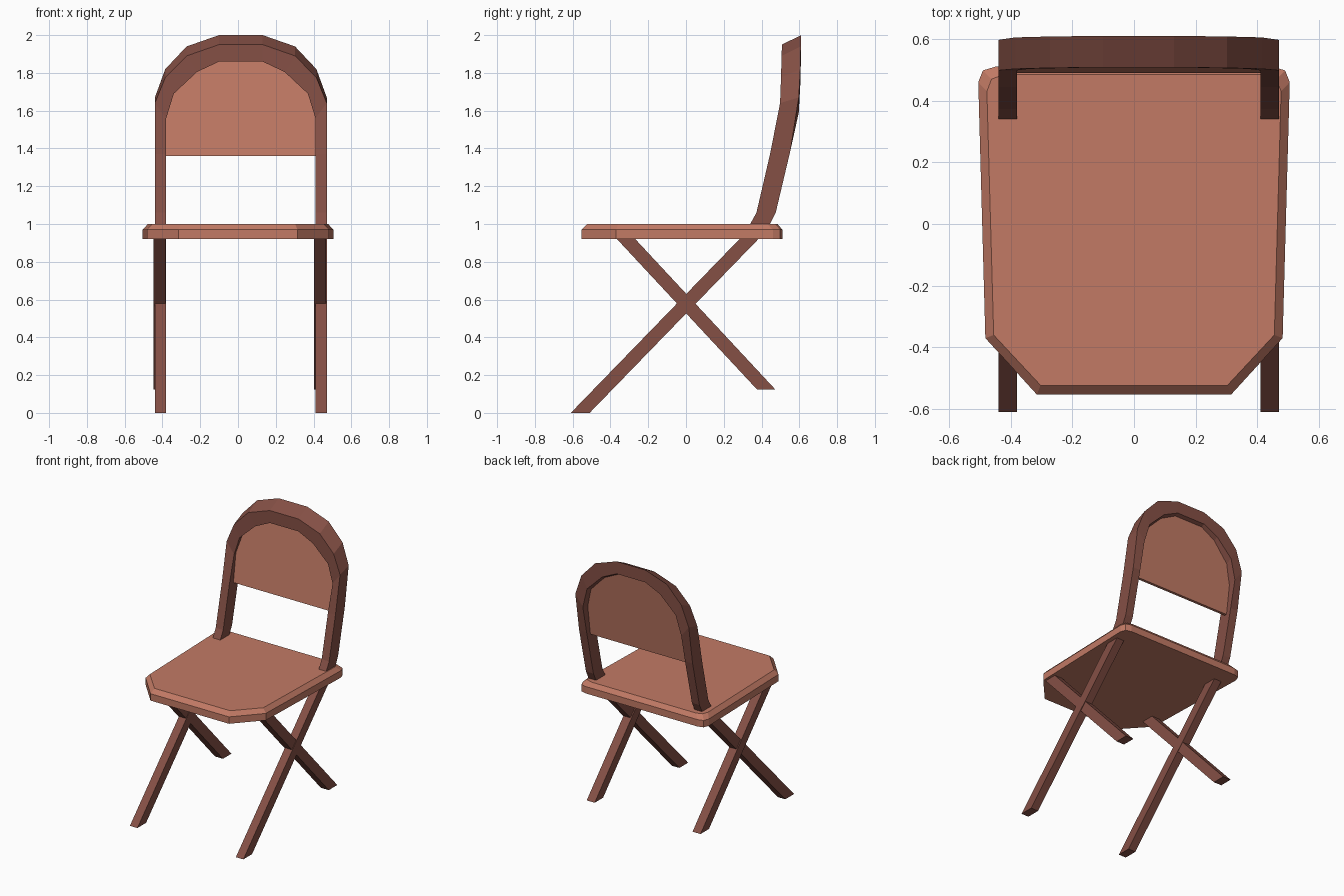
import bpy, bmesh

if "Cube" in bpy.data.objects:
    bpy.data.objects.remove(bpy.data.objects["Cube"])

def material(name, rgb):
    m = bpy.data.materials.new(name)
    m.diffuse_color = (*rgb, 1)
    m.use_nodes = True
    m.node_tree.nodes["Principled BSDF"].inputs["Base Color"].default_value = m.diffuse_color
    return m

tan = material("tan wood", (0.54, 0.195, 0.13))
brown = material("dark brown wood", (0.235, 0.08, 0.06))

def loft(name, rings, mat):
    """Skin a closed solid through rings of equal point count."""
    bm = bmesh.new()
    vs = [[bm.verts.new(p) for p in r] for r in rings]
    n = len(vs[0])
    for a, b in zip(vs, vs[1:]):
        for i in range(n):
            j = (i + 1) % n
            bm.faces.new((a[i], a[j], b[j], b[i]))
    bm.faces.new(vs[0])
    bm.faces.new(vs[-1])
    bmesh.ops.recalc_face_normals(bm, faces=bm.faces)
    me = bpy.data.meshes.new(name)
    bm.to_mesh(me)
    bm.free()
    me.materials.append(mat)
    ob = bpy.data.objects.new(name, me)
    bpy.context.collection.objects.link(ob)
    return ob

def mirrored(half):
    return half + [(-x, y) for x, y in reversed(half)]

# Seat: tapered slab with clipped front corners and chamfered top edge
outer = mirrored([(0.315, -0.553), (0.482, -0.37), (0.505, 0.46), (0.49, 0.498), (0.45, 0.51)])
inner = mirrored([(0.303, -0.523), (0.455, -0.36), (0.477, 0.43), (0.462, 0.47), (0.42, 0.485)])
loft("seat", [[(x, y, z) for x, y in o]
              for o, z in ((outer, 0.92), (outer, 0.97), (inner, 1.0))], tan)

# Frame: front legs run up through the seat and join in the backrest arch
CX = 0.015
# outer x, inner x, front y, back y, outer z, inner z, drop of front edge
stations = [
    (0.455, 0.395, -0.61, -0.51, 0.0, 0.0, 0.0),
    (0.455, 0.395, 0.283, 0.383, 0.92, 0.92, 0.0),
    (0.455, 0.395, 0.34, 0.445, 1.0, 1.0, 0.0),
    (0.455, 0.395, 0.373, 0.475, 1.06, 1.06, 0.0),
    (0.455, 0.395, 0.445, 0.553, 1.39, 1.39, 0.02),
    (0.455, 0.395, 0.498, 0.597, 1.67, 1.59, 0.03),
    (0.400, 0.355, 0.503, 0.605, 1.82, 1.735, 0.045),
    (0.287, 0.232, 0.506, 0.608, 1.94, 1.855, 0.05),
    (0.115, 0.115, 0.508, 0.61, 2.0, 1.91, 0.05),
]

def ring(st, s):
    xo, xi, yf, yb, zo, zi, d = st
    return [(CX + s * xo, yf, zo - d), (CX + s * xo, yb, zo),
            (CX + s * xi, yb, zi), (CX + s * xi, yf, zi - d)]

loft("front_legs_and_back_frame",
     [ring(s, -1) for s in stations] + [ring(s, 1) for s in reversed(stations)], brown)

# Back panel: flat leaning board, rounded at the top, set into the arch
outline = mirrored([(0.41, 1.36), (0.41, 1.60), (0.37, 1.73), (0.25, 1.85), (0.115, 1.91)])
lean = lambda z: 0.49 + (z - 1.36) * 0.14
loft("back_panel", [[(CX + x, lean(z) + t, z) for x, z in outline]
                    for t in (0.0, 0.02)], tan)

# Rear legs: cross the front legs and stop short of the ground
for side, x0, x1 in (("left", -0.447, -0.383), ("right", 0.402, 0.466)):
    loft(side + "_rear_leg",
         [[(x0, ya, z), (x1, ya, z), (x1, yb, z), (x0, yb, z)]
          for ya, yb, z in ((0.375, 0.472, 0.125), (-0.37, -0.273, 0.925))], brown)
